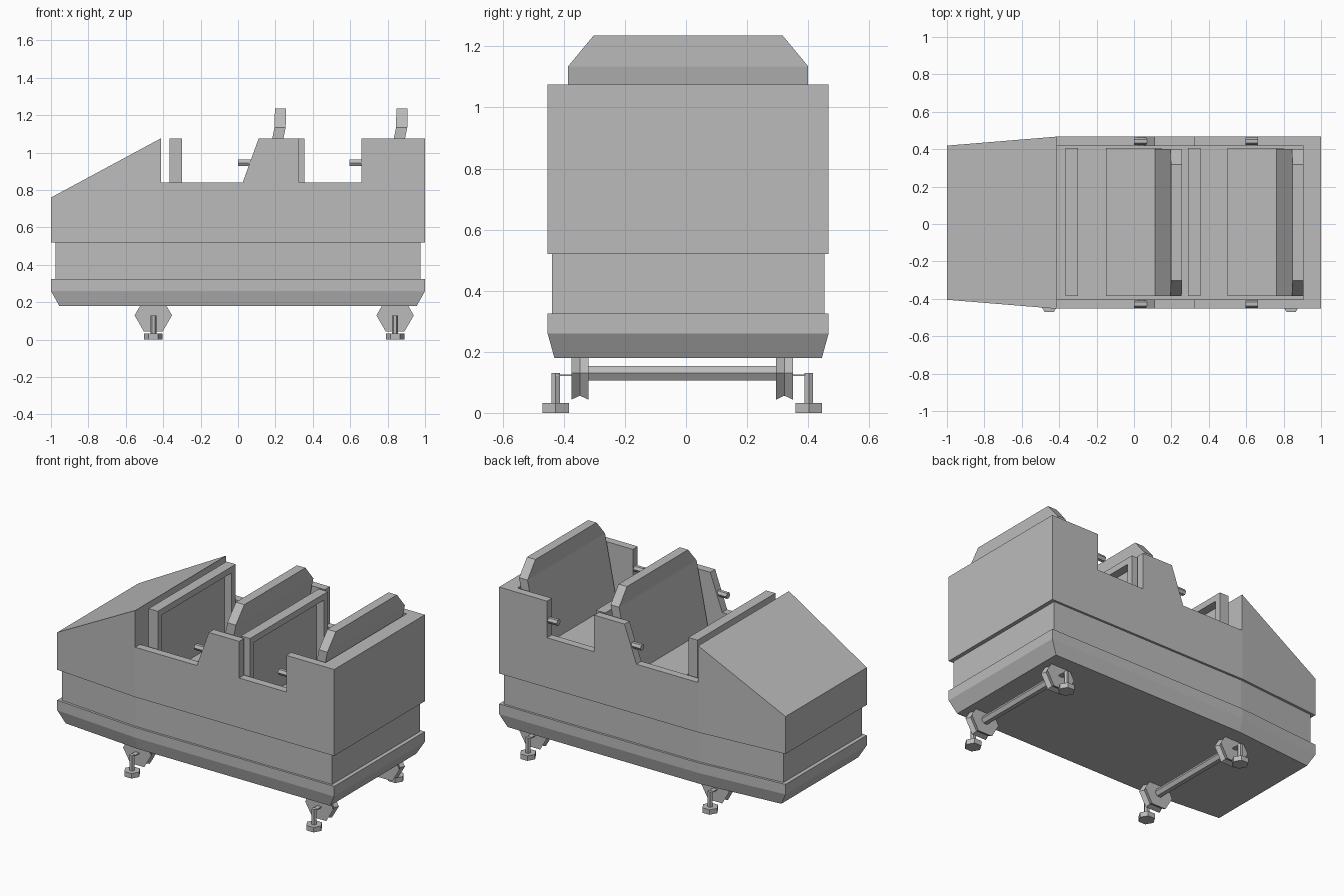
import bpy, bmesh
from math import cos, sin, pi

cube = bpy.data.objects.get("Cube")
if cube:
    bpy.data.objects.remove(cube, do_unlink=True)

grey = bpy.data.materials.new("plain grey")
grey.use_nodes = True
grey.diffuse_color = (0.5, 0.5, 0.5, 1)
grey.node_tree.nodes["Principled BSDF"].inputs["Base Color"].default_value = (0.5, 0.5, 0.5, 1)

BODY_Y = 0.007      # middle of the body
BOGIE_Y = -0.0125   # middle of the wheel sets
FLOOR, SILL, RIM = 0.56, 0.84, 1.075


def loft(name, rings):
    """Skin a closed solid through rings with equal point counts."""
    bm = bmesh.new()
    rows = [[bm.verts.new(p) for p in ring] for ring in rings]
    n = len(rows[0])
    for a, b in zip(rows, rows[1:]):
        for i in range(n):
            j = (i + 1) % n
            bm.faces.new((a[i], a[j], b[j], b[i]))
    bm.faces.new(rows[0])
    bm.faces.new(rows[-1])
    bmesh.ops.recalc_face_normals(bm, faces=bm.faces)
    mesh = bpy.data.meshes.new(name)
    bm.to_mesh(mesh)
    bm.free()
    mesh.materials.append(grey)
    obj = bpy.data.objects.new(name, mesh)
    bpy.context.collection.objects.link(obj)
    return obj


def box(name, x0, x1, y0, y1, z0, z1):
    return loft(name, [[(x0, y0, z), (x1, y0, z), (x1, y1, z), (x0, y1, z)] for z in (z0, z1)])


def cut(target, cutter):
    cutter.hide_render = True
    cutter.hide_viewport = True
    mod = target.modifiers.new(cutter.name, "BOOLEAN")
    mod.operation = "DIFFERENCE"
    mod.solver = "EXACT"
    mod.object = cutter


def hexagons(name, axis, centre, steps):
    """Six-sided turned solid; steps are (distance along axis, radius)."""
    cx, cy, cz = centre
    rings = []
    for d, r in steps:
        ring = []
        for k in range(6):
            u, v = r * cos(k * pi / 3), r * sin(k * pi / 3)
            ring.append({"x": (cx + d, cy + u, cz + v),
                         "y": (cx + u, cy + d, cz + v),
                         "z": (cx + u, cy + v, cz + d)}[axis])
        rings.append(ring)
    return loft(name, rings)


def plan(z, ix=0.0, iy=0.0):
    """Body outline at one height, narrowing towards the nose."""
    pts = [(-1 + ix, 0.412 - iy), (-0.415, 0.46 - iy), (1 - ix, 0.46 - iy)]
    return ([(x, BODY_Y + y, z) for x, y in pts]
            + [(x, BODY_Y - y, z) for x, y in reversed(pts)])


# Chassis skirt and recessed band
loft("lower_skirt", [plan(0.18, 0.045, 0.022), plan(0.26), plan(0.325)])
loft("recessed_band", [plan(0.325, 0.025, 0.014), plan(0.52, 0.025, 0.014)])

# Upper body with sloping nose
sections = [(-1, 0.412, 0.76), (-0.415, 0.46, RIM), (1, 0.46, RIM)]
body = loft("upper_body", [
    [(x, BODY_Y - w, 0.52), (x, BODY_Y + w, 0.52), (x, BODY_Y + w, top), (x, BODY_Y - w, top)]
    for x, w, top in sections])
cut(body, box("cabin_cutter", -0.413, 0.905, BODY_Y - 0.41, BODY_Y + 0.41, FLOOR, 1.3))

# Door openings, the first with a slanted rear edge
doors = {"front_door_cutter": (-0.413, 0.025, 0.11), "rear_door_cutter": (0.325, 0.66, 0.66)}
for name, (x0, x1, x2) in doors.items():
    lean = (x2 - x1) * 0.3 / (RIM - SILL)
    outline = [(x0, SILL), (x1, SILL), (x1 + lean, SILL + 0.3), (x0, SILL + 0.3)]
    cut(body, loft(name, [[(x, y, z) for x, z in outline] for y in (-0.7, 0.7)]))

# Two rows: dashboard panel, bench, leaning backrest and grab handles
for row, panel_x, seat_x, grip_x in (("front", -0.365, -0.15, 0.0), ("rear", 0.29, 0.5, 0.595)):
    panel = box(row + "_panel", panel_x, panel_x + 0.065, -0.385, 0.405, FLOOR, RIM)
    cut(panel, box(row + "_panel_recess_cutter", panel_x + 0.012, panel_x + 0.2,
                   -0.345, 0.365, FLOOR + 0.04, RIM - 0.04))
    box(row + "_seat", seat_x, seat_x + 0.3, -0.385, 0.405, FLOOR, 0.72)
    rings = []
    for x, z, half in ((0.26, 0.71, 0.393), (0.345, 1.135, 0.393), (0.347, 1.235, 0.31)):
        a, b = seat_x + x, seat_x + x + 0.06
        rings.append([(a, BODY_Y - half, z), (b, BODY_Y - half, z),
                      (b, BODY_Y + half, z), (a, BODY_Y + half, z)])
    loft(row + "_backrest", rings)
    for side, s in (("left", 1), ("right", -1)):
        hexagons(f"{row}_{side}_handle", "x", (grip_x, BODY_Y + s * 0.435, 0.945),
                 [(0, 0.02), (0.1, 0.02)])

# Wheel sets: axle, grooved running wheels, pins and small guide wheels
for end, x in (("front", -0.453), ("rear", 0.84)):
    hexagons(end + "_axle", "y", (x, BOGIE_Y, 0.13), [(-0.32, 0.027), (0.32, 0.027)])
    for side, s in (("left", 1), ("right", -1)):
        tag = f"{end}_{side}"
        hexagons(tag + "_running_wheel", "y", (x, BOGIE_Y, 0.13),
                 [(s * 0.307, 0.1), (s * 0.335, 0.085), (s * 0.363, 0.1)])
        y = BOGIE_Y + s * 0.4145
        hexagons(tag + "_pin", "z", (x, y, 0), [(0.02, 0.016), (0.13, 0.016)])
        hexagons(tag + "_guide_wheel", "z", (x, y, 0), [(0, 0.05), (0.032, 0.05)])
        y0, y1 = sorted((BOGIE_Y + s * 0.35, y))
        box(tag + "_bracket", x - 0.015, x + 0.015, y0, y1, 0.12, 0.126)
